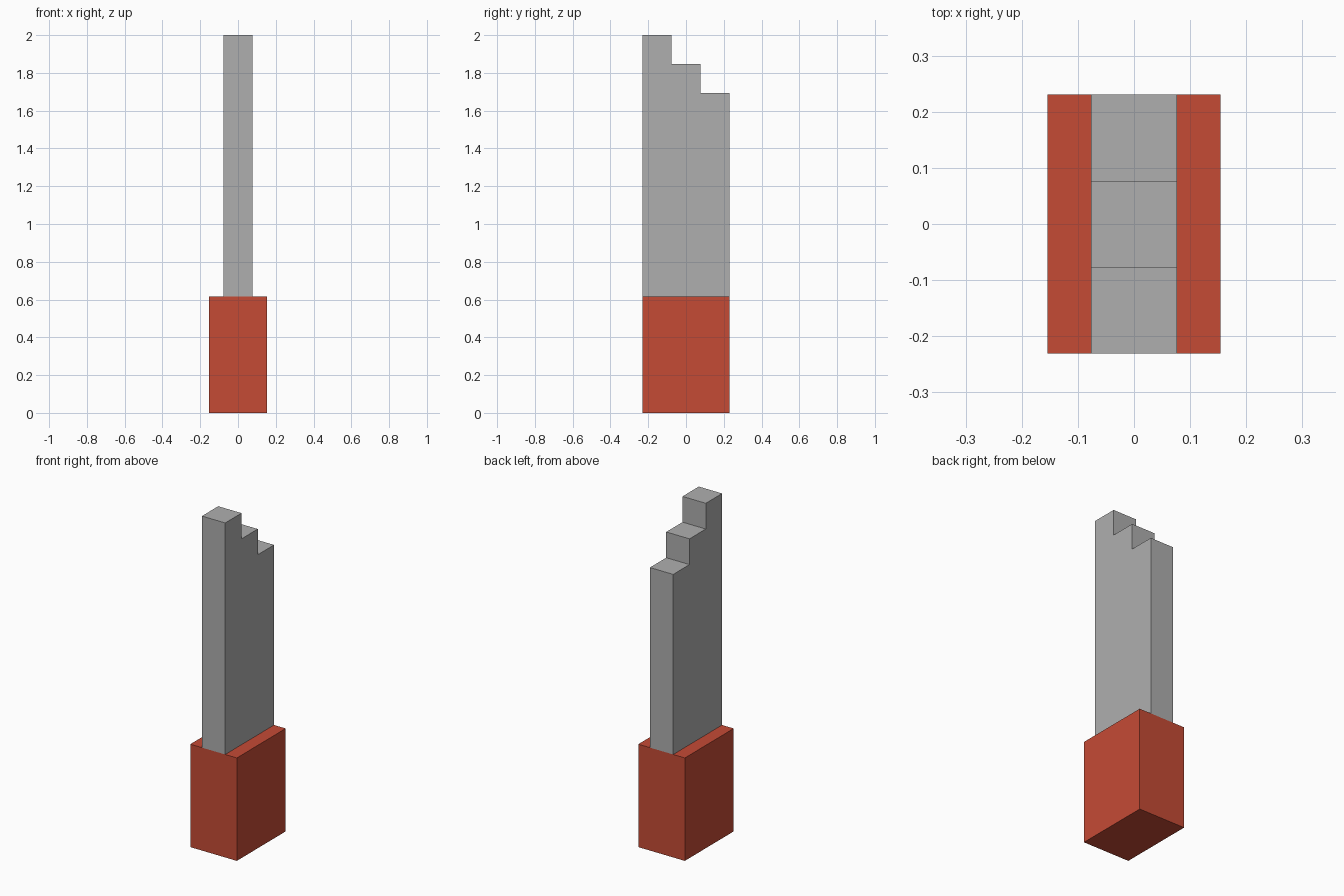
import bpy, bmesh

if "Cube" in bpy.data.objects:
    bpy.data.objects.remove(bpy.data.objects["Cube"])

U = 2 / 26  # model module: total height is 26 modules


def material(name, rgb):
    m = bpy.data.materials.new(name)
    m.diffuse_color = (*rgb, 1)
    m.use_nodes = True
    m.node_tree.nodes["Principled BSDF"].inputs["Base Color"].default_value = m.diffuse_color
    return m


def extrude_profile(name, profile, half_x, mat):
    """Extrude a (y, z) outline, in modules, across x."""
    bm = bmesh.new()
    face = bm.faces.new([bm.verts.new((-half_x * U, y * U, z * U)) for y, z in profile])
    new = bmesh.ops.extrude_face_region(bm, geom=[face])["geom"]
    verts = [v for v in new if isinstance(v, bmesh.types.BMVert)]
    bmesh.ops.translate(bm, verts=verts, vec=(2 * half_x * U, 0, 0))
    bmesh.ops.recalc_face_normals(bm, faces=bm.faces)
    mesh = bpy.data.meshes.new(name)
    bm.to_mesh(mesh)
    bm.free()
    mesh.materials.append(mat)
    obj = bpy.data.objects.new(name, mesh)
    bpy.context.collection.objects.link(obj)
    return obj


red = material("handle red", (0.56, 0.070, 0.036))
grey = material("blade grey", (0.43, 0.43, 0.43))

# Handle block
extrude_profile("handle", [(-3, 0), (3, 0), (3, 8), (-3, 8)], 2, red)

# Blade with a tip stepping down towards the back
outline = [(-3, 8), (3, 8)]
for i in range(3):
    outline += [(3 - 2 * i, 22 + 2 * i), (1 - 2 * i, 22 + 2 * i)]
extrude_profile("blade", outline, 1, grey)
